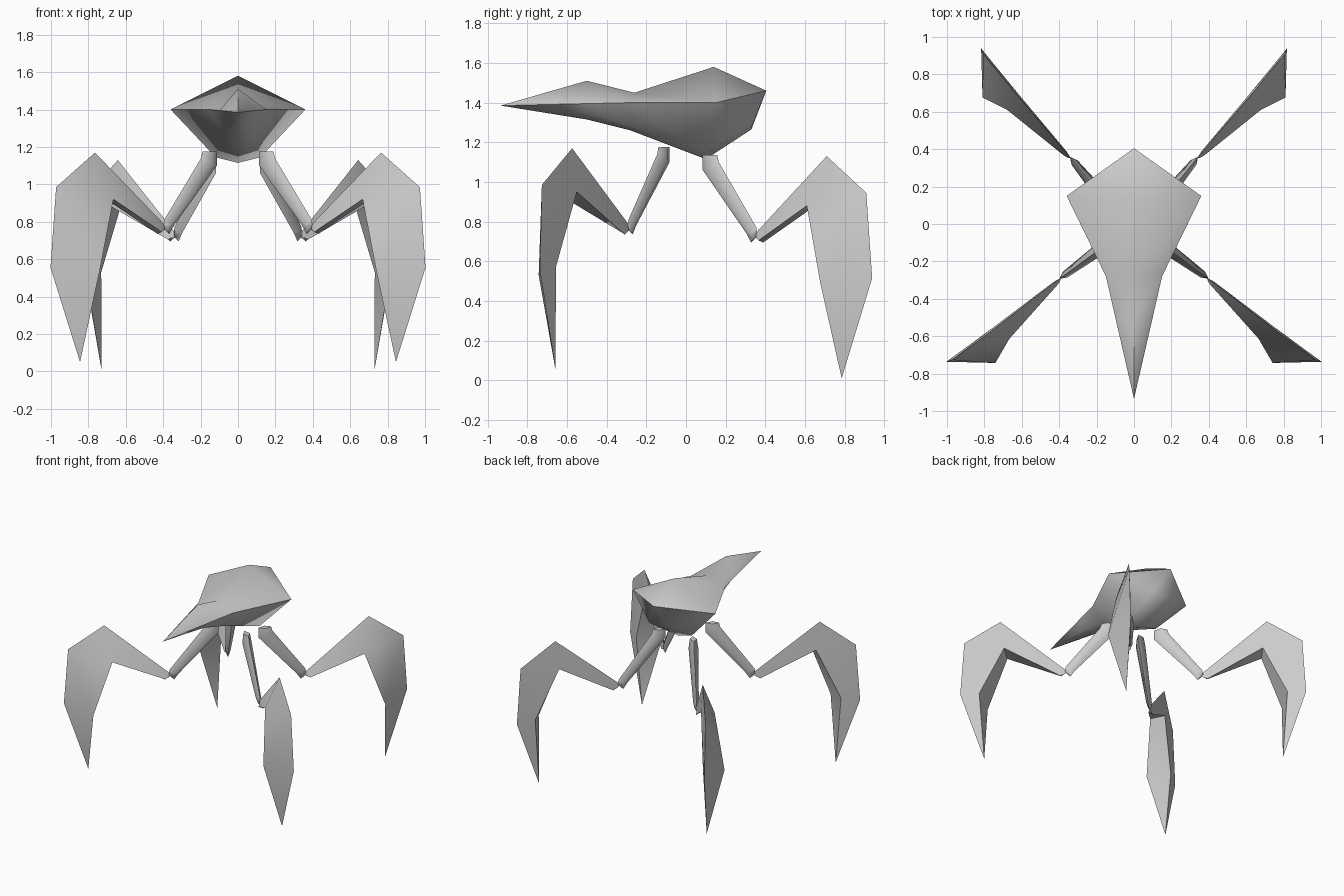
import bpy, bmesh, math
from mathutils import Matrix

cube = bpy.data.objects.get("Cube")
if cube:
    bpy.data.objects.remove(cube, do_unlink=True)

grey = bpy.data.materials.new("plain_grey")
grey.use_nodes = True
grey.diffuse_color = (0.6, 0.6, 0.6, 1)
grey.node_tree.nodes["Principled BSDF"].inputs["Base Color"].default_value = (0.6, 0.6, 0.6, 1)


def loft(name, rings, matrix=Matrix(), angle=60):
    """Skin a list of equal-sized rings; coincident points merge into tips and wedges."""
    bm = bmesh.new()
    loops = [[bm.verts.new(matrix @ Matrix.Translation(p).translation) for p in ring] for ring in rings]
    n = len(rings[0])
    for a, b in zip(loops, loops[1:]):
        for i in range(n):
            j = (i + 1) % n
            bm.faces.new((a[i], a[j], b[j], b[i]))
    bm.faces.new(loops[0][::-1])
    bm.faces.new(loops[-1])
    bmesh.ops.remove_doubles(bm, verts=bm.verts, dist=0.001)
    bmesh.ops.dissolve_degenerate(bm, dist=0.001, edges=bm.edges)
    bmesh.ops.recalc_face_normals(bm, faces=bm.faces)
    mesh = bpy.data.meshes.new(name)
    bm.to_mesh(mesh)
    bm.free()
    mesh.materials.append(grey)
    obj = bpy.data.objects.new(name, mesh)
    bpy.context.collection.objects.link(obj)
    bpy.ops.object.select_all(action='DESELECT')
    obj.select_set(True)
    bpy.context.view_layer.objects.active = obj
    bpy.ops.object.shade_smooth_by_angle(angle=math.radians(angle))
    return obj


def body_ring(top, side, low, bottom):
    """Six-sided ring: top and bottom are (y, z), side and low are (x, y, z)."""
    flip = lambda p: (-p[0], p[1], p[2])
    return [(0, *top), side, low, (0, *bottom), flip(low), flip(side)]


# Body with pointed beak, neck, broad back and wedge-shaped rear
loft("body", [
    [(0, -0.935, 1.385)] * 6,
    body_ring((-0.5, 1.51), (0.1, -0.5, 1.395), (0.05, -0.5, 1.34), (-0.5, 1.315)),
    body_ring((-0.26, 1.45), (0.15, -0.28, 1.4), (0.08, -0.28, 1.28), (-0.28, 1.26)),
    body_ring((0.14, 1.58), (0.36, 0.15, 1.4), (0.12, 0.1, 1.145), (0.1, 1.115)),
    body_ring((0.405, 1.46), (0, 0.405, 1.46), (0.09, 0.33, 1.28), (0.33, 1.265)),
], angle=75)

# Leg parts as (outward, sideways, up)
upper = [
    [(0.14, 0, 1.175), (0.19, 0.025, 1.175), (0.235, 0, 1.175), (0.19, -0.025, 1.175)],
    [(0.14, 0, 1.1), (0.2, 0.035, 1.11), (0.245, 0, 1.14), (0.2, -0.035, 1.11)],
    [(0.425, 0, 0.78), (0.455, 0.02, 0.79), (0.49, 0, 0.81), (0.455, -0.02, 0.79)],
    [(0.455, 0, 0.735), (0.475, 0.01, 0.755), (0.495, 0, 0.775), (0.475, -0.01, 0.755)],
]
bend_side, bend_inner = (0.9, 0.1, 0.92), (0.93, 0, 0.95)
lower = [
    [(0.485, 0, 0.775), (0.495, 0.01, 0.76), (0.49, 0, 0.755)],
    [(0.5, 0, 0.795), (0.52, 0.02, 0.745), (0.53, -0.005, 0.735)],
    [(0.956, 0.01, 1.17), bend_side, bend_inner],
    [(1.214, 0.01, 0.985), bend_side, bend_inner],
    [(1.244, 0, 0.555), (1.037, 0.16, 0.53), (1.108, 0, 0.57)],
    [(1.07, 0.03, 0.05)] * 3,
]

# Four legs: front and back pairs, mirrored across the body
for pair, degrees, offset, drop in (("front", -36.3, 0, 0), ("back", 50.7, 0.038, -0.04)):
    for side, sign in (("left", 1), ("right", -1)):
        place = (Matrix.Diagonal((sign, 1, 1, 1))
                 @ Matrix.Rotation(math.radians(degrees), 4, 'Z')
                 @ Matrix.Diagonal((1, -1, 1, 1))
                 @ Matrix.Translation((0, offset, drop)))
        loft(f"{pair}_{side}_upper_leg", upper, place, 75)
        loft(f"{pair}_{side}_lower_leg", lower, place, 60)
